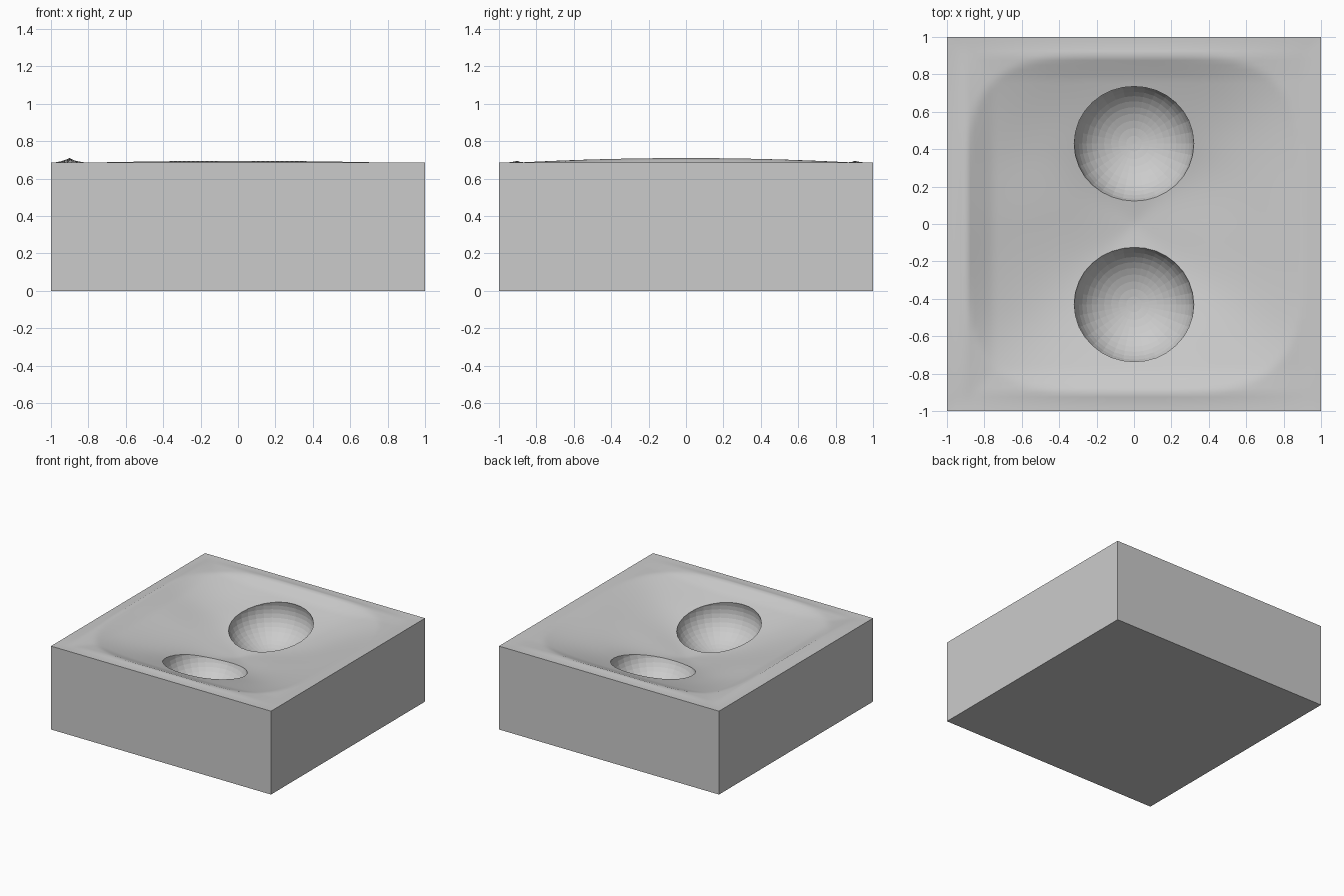
import bpy, bmesh, math
from mathutils import noise, Vector

if "Cube" in bpy.data.objects:
    bpy.data.objects.remove(bpy.data.objects["Cube"])

EDGE_Z = 0.685


def ground_height(x, y):
    # Sunken basin, low ridge just inside the border, straight outer edge
    s = min((x ** 4 + y ** 4) ** 0.25, 0.9) / 0.9
    z = 0.475 + 0.205 * s ** 1.3
    z += 0.012 * noise.noise(Vector((x * 2.5, y * 2.5, 0.3))) * (1 - s * s)
    d = 1 - max(abs(x), abs(y))
    left = max(0, 1 - abs(x + 0.9) / 0.14) * 0.03 * (1 - y * y)
    ends = max(0, 1 - abs(abs(y) - 0.9) / 0.12) * 0.015 * (1 - x * x)
    z += max(left, ends)
    t = min(d / 0.1, 1)
    return EDGE_Z * (1 - t) + z * t


# Ground block: displaced grid top with straight walls and a flat base
bm = bmesh.new()
bmesh.ops.create_grid(bm, x_segments=80, y_segments=80, size=1)
for v in bm.verts:
    v.co.z = ground_height(v.co.x, v.co.y)
for f in bm.faces:
    f.smooth = True
border = [e for e in bm.edges if e.is_boundary]
walls = bmesh.ops.extrude_edge_only(bm, edges=border)["geom"]
for g in walls:
    if isinstance(g, bmesh.types.BMVert):
        g.co.z = 0
    elif isinstance(g, bmesh.types.BMFace):
        g.smooth = False
base_edges = [e for e in bm.edges if e.is_boundary]
bmesh.ops.contextual_create(bm, geom=base_edges)
for f in bm.faces:
    if all(v.co.z < 0.001 for v in f.verts):
        f.smooth = False
bmesh.ops.recalc_face_normals(bm, faces=bm.faces)
mesh = bpy.data.meshes.new("ground_block")
bm.to_mesh(mesh)
bm.free()
block = bpy.data.objects.new("ground_block", mesh)
bpy.context.collection.objects.link(block)

# Two faceted craters scooped out of the ground
for name, y in (("front_crater_cutter", -0.43), ("back_crater_cutter", 0.43)):
    bpy.ops.mesh.primitive_uv_sphere_add(segments=32, ring_count=24, radius=1,
                                         location=(0, y, 0.56))
    cutter = bpy.context.object
    cutter.name = name
    cutter.scale = (0.32, 0.32, 0.25)
    cutter.hide_render = True
    cutter.display_type = 'WIRE'
    cut = block.modifiers.new(name, 'BOOLEAN')
    cut.operation = 'DIFFERENCE'
    cut.solver = 'EXACT'
    cut.object = cutter
